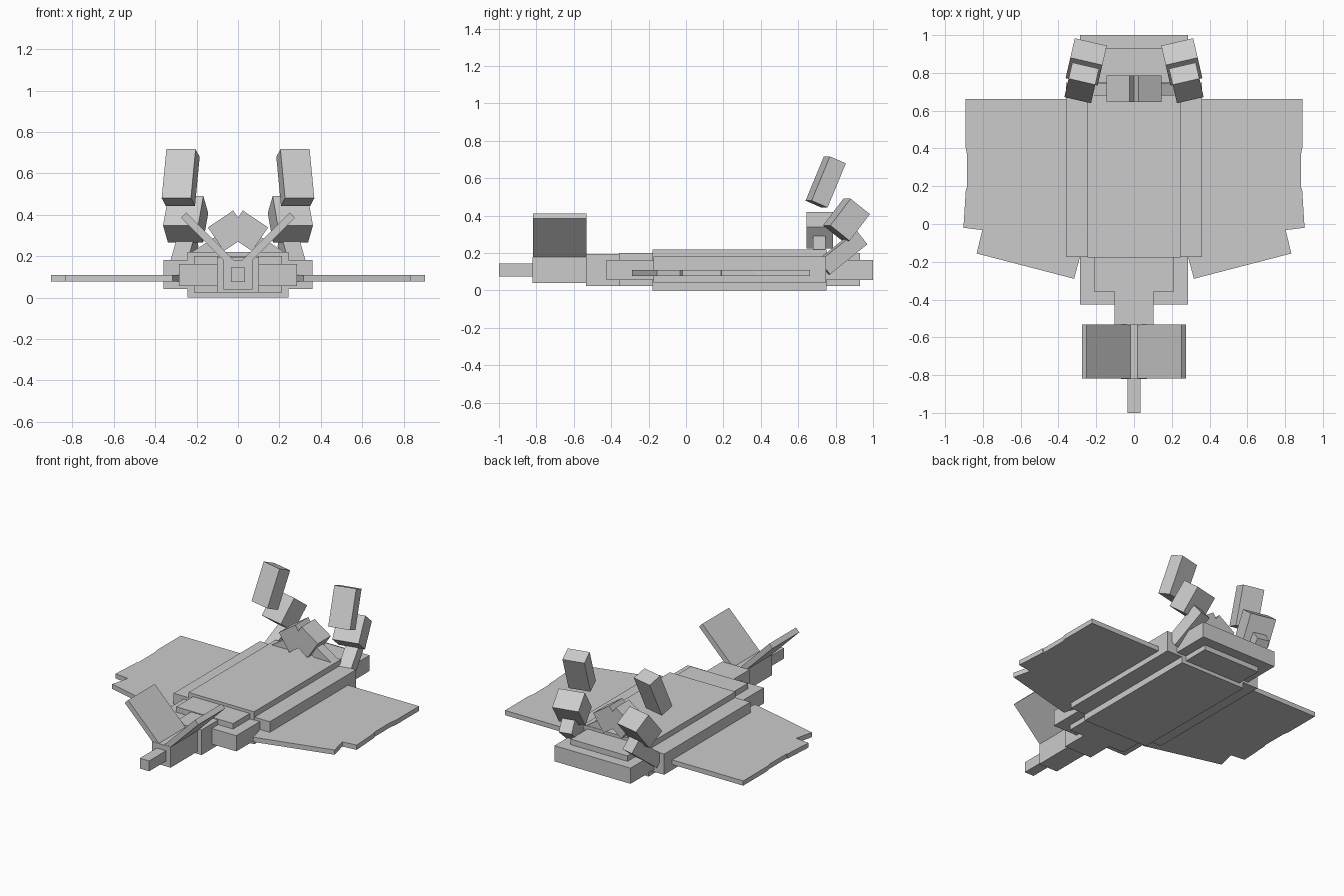
import bpy, bmesh
from math import radians

if "Cube" in bpy.data.objects:
    bpy.data.objects.remove(bpy.data.objects["Cube"])


def box(name, size, loc, rot=(0, 0, 0)):
    bm = bmesh.new()
    bmesh.ops.create_cube(bm, size=1)
    bmesh.ops.scale(bm, vec=size, verts=bm.verts)
    me = bpy.data.meshes.new(name)
    bm.to_mesh(me)
    bm.free()
    ob = bpy.data.objects.new(name, me)
    ob.location = loc
    ob.rotation_euler = [radians(a) for a in rot]
    bpy.context.collection.objects.link(ob)
    return ob


def span(name, half_x, y0, y1, z0, z1):
    """Box centred on x, given by its extents."""
    return box(name, (2 * half_x, y1 - y0, z1 - z0), (0, (y0 + y1) / 2, (z0 + z1) / 2))


def pair(name, size, loc, rot=(0, 0, 0)):
    """Box on the right side and its mirror on the left."""
    for side, s in (("right", 1), ("left", -1)):
        box(f"{name}_{side}", size, (s * loc[0], loc[1], loc[2]),
            (rot[0], s * rot[1], s * rot[2]))


def wing(name, s, outline, z0, z1):
    bm = bmesh.new()
    face = bm.faces.new([bm.verts.new((s * x, y, z0)) for x, y in outline])
    ext = bmesh.ops.extrude_face_region(bm, geom=[face])
    top = [v for v in ext["geom"] if isinstance(v, bmesh.types.BMVert)]
    bmesh.ops.translate(bm, vec=(0, 0, z1 - z0), verts=top)
    bmesh.ops.recalc_face_normals(bm, faces=bm.faces)
    me = bpy.data.meshes.new(name)
    bm.to_mesh(me)
    bm.free()
    bpy.context.collection.objects.link(bpy.data.objects.new(name, me))


# Stepped body made of nested slabs
span("body_core", 0.245, -0.178, 0.75, 0.0, 0.22)
span("body_sides", 0.36, -0.174, 0.748, 0.042, 0.182)
span("body_long_slab", 0.285, -0.425, 1.0, 0.057, 0.163)
span("body_inner_slab", 0.213, -0.357, 0.93, 0.024, 0.2)

# Tail: column, fin base, tip and V fins
span("tail_column", 0.102, -0.535, -0.3, 0.025, 0.195)
span("fin_base", 0.07, -0.82, -0.53, 0.04, 0.18)
span("tail_tip", 0.035, -1.0, -0.8, 0.075, 0.145)
pair("tail_fin", (0.34, 0.285, 0.036), (0.143, -0.675, 0.278), (0, -45, 0))

# Thin wings with stepped tips
outline = [(0.2, 0.662), (0.892, 0.662), (0.892, 0.41), (0.884, 0.37),
           (0.884, 0.19), (0.89, 0.187), (0.903, -0.02), (0.803, -0.032),
           (0.833, -0.156), (0.317, -0.29), (0.285, -0.17), (0.2, -0.15)]
wing("wing_right", 1, outline, 0.078, 0.11)
wing("wing_left", -1, outline, 0.078, 0.11)

# Centre ornament: crossed tilted blocks with slanted supports
pair("crest_block", (0.147, 0.14, 0.138), (0.046, 0.715, 0.3225), (0, 34, 0))
pair("crest_support", (0.2, 0.068, 0.07), (0.14, 0.713, 0.232), (0, 33, 0))

# Raised arms: stem, middle block, upper block
pair("arm_stem", (0.085, 0.09, 0.26), (0.262, 0.833, 0.202), (-52, 0, 13))
pair("arm_middle", (0.174, 0.134, 0.181), (0.253, 0.858, 0.378), (-38, 0, 13))
pair("arm_upper", (0.145, 0.095, 0.257), (0.277, 0.747, 0.58), (-23, 0, 13))
